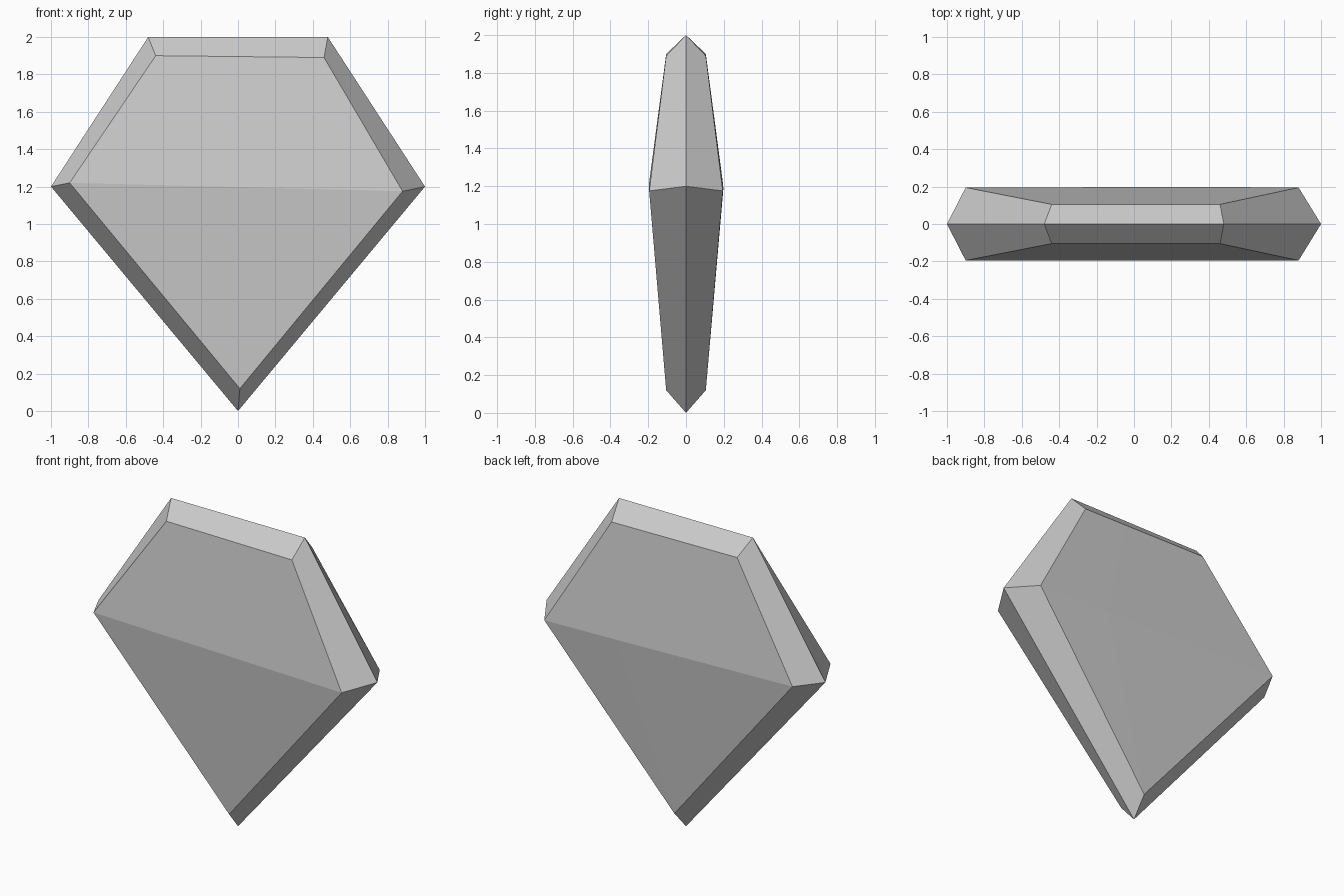
import bpy, bmesh

cube = bpy.data.objects.get("Cube")
if cube:
    bpy.data.objects.remove(cube, do_unlink=True)

# Plain grey stone
stone = bpy.data.materials.new("grey stone")
stone.use_nodes = True
grey = (0.6, 0.6, 0.6, 1)
stone.diffuse_color = grey
stone.node_tree.nodes["Principled BSDF"].inputs["Base Color"].default_value = grey

# Outline: left corner, top left, top right, right corner, bottom tip
RIM = [(-1, 1.2), (-0.48, 2), (0.48, 2), (1, 1.2), (0, 0)]
# Raised face inside the rim: x, z and distance from the middle plane
FACE = [(-0.9, 1.22, 0.195), (-0.44, 1.9, 0.105), (0.46, 1.89, 0.105),
        (0.88, 1.175, 0.195), (0.01, 0.12, 0.105)]

bm = bmesh.new()
rim = [bm.verts.new((x, 0, z)) for x, z in RIM]


def build_side(direction):
    """Bevelled border and the upper and lower panels of one side."""
    side = [bm.verts.new((x, direction * y, z)) for x, z, y in FACE]
    count = len(rim)
    for i in range(count):
        j = (i + 1) % count
        bm.faces.new((rim[i], rim[j], side[j], side[i]))
    left, top_left, top_right, right, tip = side
    upper = bm.faces.new((left, top_left, top_right, right))
    bm.faces.new((left, right, tip))
    return side, upper


build_side(-1)
back, back_upper = build_side(1)


# Slight fold across the back panels
def split_edge(a, b, fraction):
    edge = bm.edges.get((a, b))
    return bmesh.utils.edge_split(edge, a, fraction)[1]


left, top_left, top_right, right, tip = back
crest = split_edge(right, left, 0.29)
crest.co.y += 0.003
brow = split_edge(top_right, top_left, 0.34)
bmesh.ops.connect_verts(bm, verts=[crest, brow])
bmesh.ops.connect_verts(bm, verts=[crest, tip])

bmesh.ops.recalc_face_normals(bm, faces=bm.faces)
mesh = bpy.data.meshes.new("gem")
bm.to_mesh(mesh)
bm.free()
mesh.materials.append(stone)
gem = bpy.data.objects.new("gem", mesh)
bpy.context.collection.objects.link(gem)
